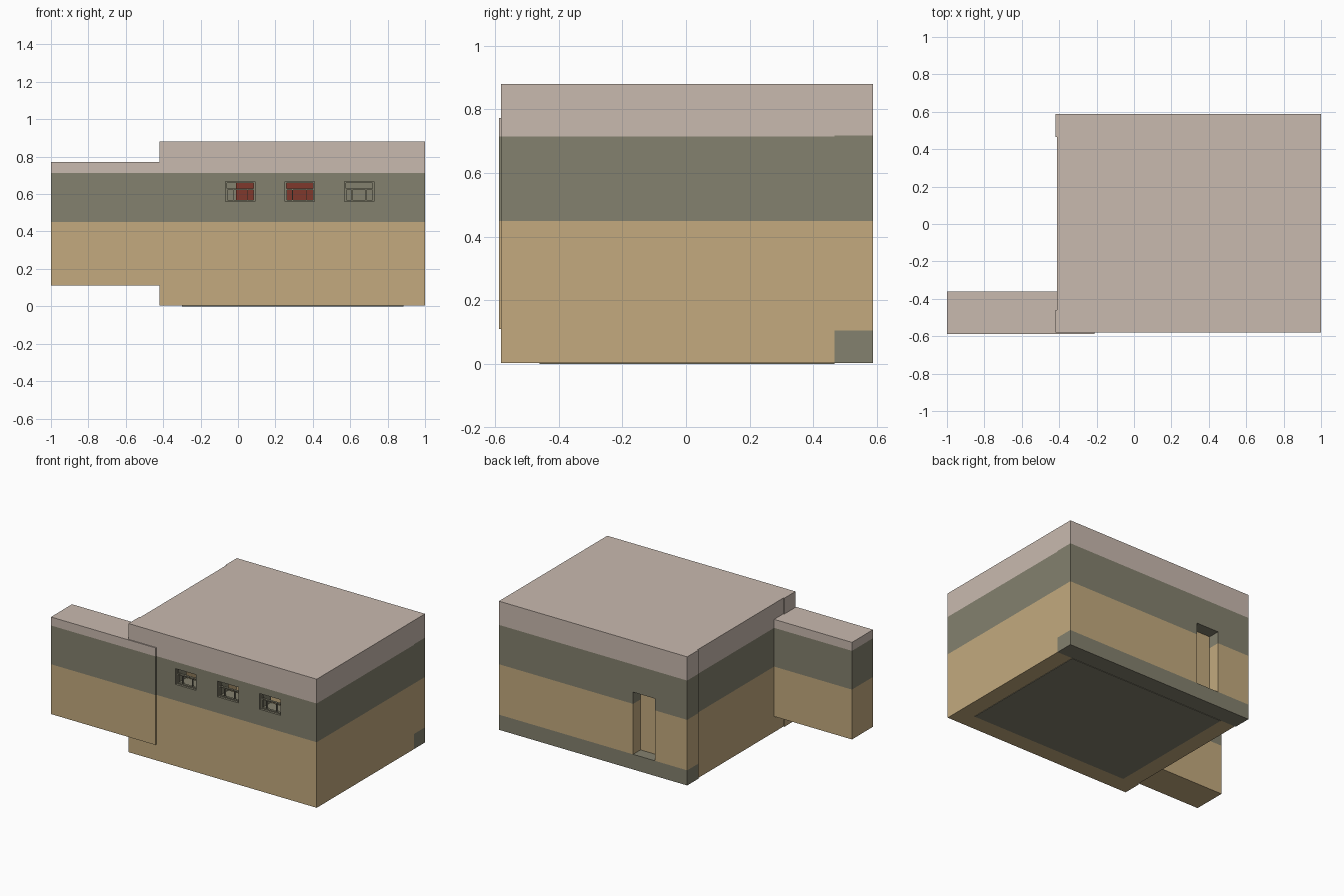
import bpy, bmesh
from mathutils import Vector

if "Cube" in bpy.data.objects:
    bpy.data.objects.remove(bpy.data.objects["Cube"])


def material(name, rgb):
    lin = [((c / 255 + 0.055) / 1.055) ** 2.4 for c in rgb]
    m = bpy.data.materials.new(name)
    m.diffuse_color = (*lin, 1)
    m.use_nodes = True
    m.node_tree.nodes["Principled BSDF"].inputs["Base Color"].default_value = m.diffuse_color
    return m


TAN = material("tan plaster", (195, 170, 126))
OLIVE = material("olive grey", (132, 129, 110))
BEIGE = material("pale beige", (201, 186, 175))
RED = material("brick red", (128, 56, 44))

# Painted bands: (upper height, material)
BANDS = [(0.45, TAN), (0.714, OLIVE), (2, BEIGE)]
PLINTH_BANDS = [(0.106, OLIVE), (0.45, TAN), (0.718, OLIVE), (2, BEIGE)]


def wall(name, x0, x1, y0, y1, z0, z1, bands, openings=()):
    """Box extruded along y, split at band heights, with rectangular holes."""
    xs, zs = {x0, x1}, {z0, z1}
    for a, b, c, d in openings:
        xs |= {a, b}
        zs |= {c, d}
    zs |= {h for h, _ in bands if z0 < h < z1}
    xs, zs = sorted(xs), sorted(zs)
    bm = bmesh.new()
    for xa, xb in zip(xs, xs[1:]):
        for za, zb in zip(zs, zs[1:]):
            cx, cz = (xa + xb) / 2, (za + zb) / 2
            if any(a < cx < b and c < cz < d for a, b, c, d in openings):
                continue
            bm.faces.new([bm.verts.new((x, y0, z)) for x, z in
                          ((xa, za), (xb, za), (xb, zb), (xa, zb))])
    bmesh.ops.remove_doubles(bm, verts=bm.verts[:], dist=1e-5)
    ext = bmesh.ops.extrude_face_region(bm, geom=bm.faces[:], use_keep_orig=True)
    moved = [g for g in ext["geom"] if isinstance(g, bmesh.types.BMVert)]
    bmesh.ops.translate(bm, verts=moved, vec=Vector((0, y1 - y0, 0)))
    bmesh.ops.recalc_face_normals(bm, faces=bm.faces[:])
    mats = []
    for _, m in bands:
        if m not in mats:
            mats.append(m)
    for f in bm.faces:
        z = f.calc_center_median().z
        f.material_index = mats.index(next(m for h, m in bands if z <= h + 1e-5))
    mesh = bpy.data.meshes.new(name)
    bm.to_mesh(mesh)
    bm.free()
    for m in mats:
        mesh.materials.append(m)
    ob = bpy.data.objects.new(name, mesh)
    bpy.context.collection.objects.link(ob)
    return ob


def block(name, x0, x1, y0, y1, z0, z1, mat):
    return wall(name, x0, x1, y0, y1, z0, z1, [(9, mat)])


# Main walls
WINDOWS = [(x, x + 0.157, 0.56, 0.667) for x in (-0.066, 0.252, 0.57)]
DOOR = (-0.178, -0.012, 0.106, 0.53)
wall("front_wall", -0.42, 1, -0.58, -0.46, 0.003, 0.88, BANDS, WINDOWS)
wall("back_wall", -0.42, 1, 0.466, 0.587, 0.003, 0.88, PLINTH_BANDS, [DOOR])
wall("left_wall", -0.413, -0.3, -0.46, 0.466, 0.003, 0.88, BANDS)
wall("right_wall", 0.885, 1, -0.46, 0.466, 0.003, 0.88, BANDS)

# Roof and floor slabs
block("roof_slab", -0.3, 0.885, -0.46, 0.466, 0.76, 0.88, BEIGE)
block("floor_slab", -0.3, 0.885, -0.46, 0.466, 0, 0.03, OLIVE)

# Raised side wing, its front standing just proud of the main wall
wall("side_wing", -1, -0.21, -0.587, -0.36, 0.11, 0.772, BANDS)

# Window frames with a transom and two thin lower mullions
for i, (a, b, c, d) in enumerate(WINDOWS, 1):
    t = 0.007
    bar = 0.622
    panes = [(a + t, b - t, bar + t, d - t)]
    edges = [a + t, a + 0.040, a + 0.115, b - t]
    for l, r in zip(edges, edges[1:]):
        panes.append((l + 0.002, r - 0.002, c + t, bar))
    wall(f"window_frame_{i}", a, b, -0.565, -0.55, c, d, [(9, OLIVE)], panes)

# Recessed back door
block("door_leaf", DOOR[0], DOOR[1], 0.49, 0.507, DOOR[2], DOOR[3], TAN)

# Interior fittings glimpsed through the windows
block("inner_counter", -0.01, 0.41, 0.0, 0.2, 0.03, 0.38, TAN)
block("inner_cabinet", -0.01, 0.41, 0.0, 0.2, 0.38, 0.72, RED)
